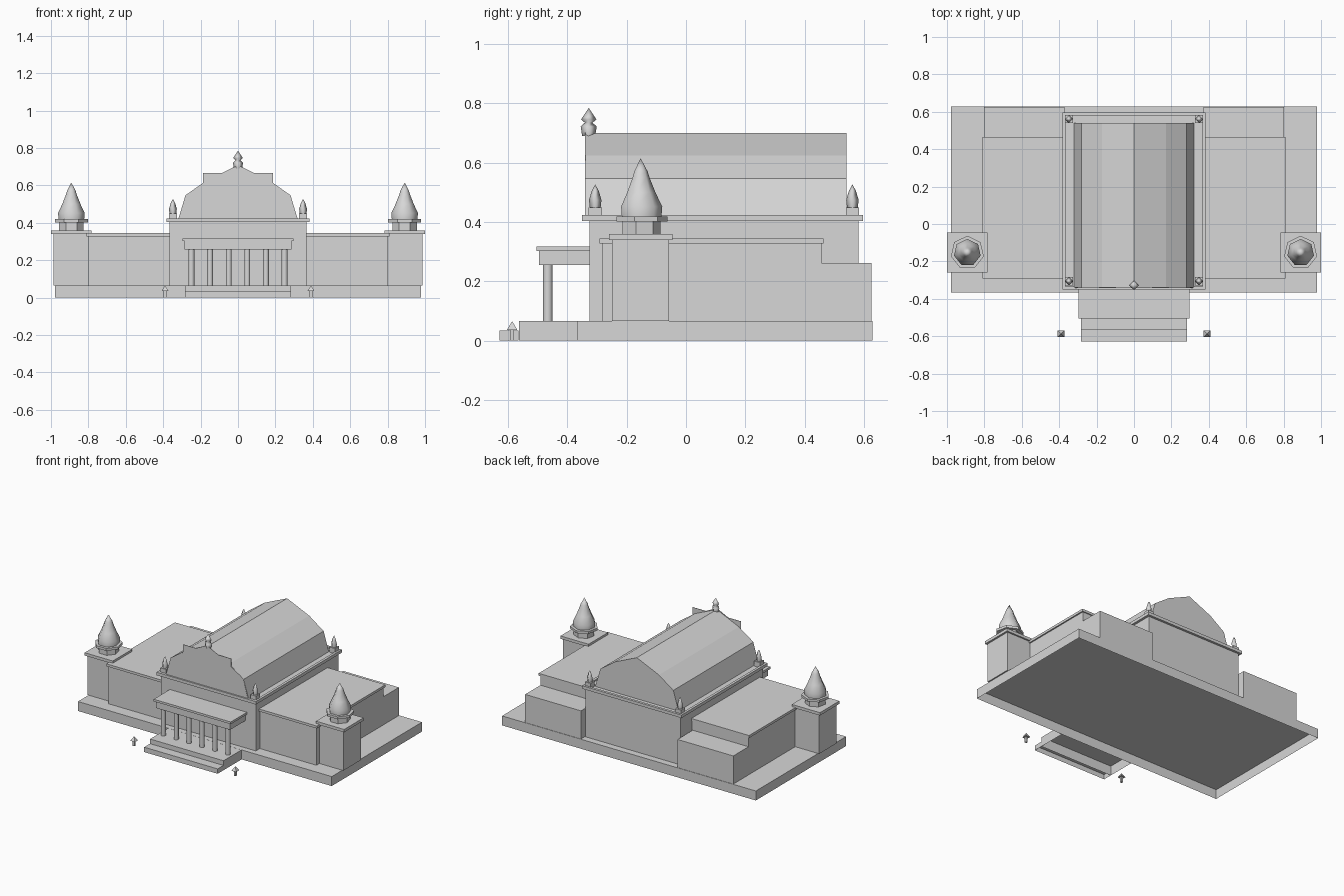
import bpy, bmesh, math

cube = bpy.data.objects.get("Cube")
if cube:
    bpy.data.objects.remove(cube, do_unlink=True)

stone = bpy.data.materials.new("pale_grey_stone")
stone.use_nodes = True
GREY = (0.68, 0.68, 0.68, 1)
stone.diffuse_color = GREY
stone.node_tree.nodes["Principled BSDF"].inputs["Base Color"].default_value = GREY


def finish(name, bm):
    mesh = bpy.data.meshes.new(name)
    bm.to_mesh(mesh)
    bm.free()
    mesh.materials.append(stone)
    obj = bpy.data.objects.new(name, mesh)
    bpy.context.collection.objects.link(obj)
    return obj


def box(name, x0, x1, y0, y1, z0, z1, hollow=False, recess=0):
    """Box; hollow leaves the underside open, recess sinks the top inside a rim."""
    bm = bmesh.new()
    bmesh.ops.create_cube(bm, size=1)
    for v in bm.verts:
        v.co = (x1 if v.co.x > 0 else x0, y1 if v.co.y > 0 else y0, z1 if v.co.z > 0 else z0)
    bm.normal_update()
    if recess:
        top = [f for f in bm.faces if f.normal.z > 0.5]
        bmesh.ops.inset_region(bm, faces=top, thickness=0.025)
        bmesh.ops.inset_region(bm, faces=top, thickness=0.0005, depth=-recess)
    if hollow:
        under = [f for f in bm.faces if f.normal.z < -0.5]
        bmesh.ops.delete(bm, geom=under, context="FACES")
    return finish(name, bm)


def extrude_profile(name, half, y0, y1):
    """Mirror a half outline (x, z) and extrude it along y."""
    outline = half + [(-x, z) for x, z in reversed(half) if x > 0]
    bm = bmesh.new()
    face = bm.faces.new([bm.verts.new((x, y0, z)) for x, z in outline])
    new = bmesh.ops.extrude_face_region(bm, geom=[face], use_keep_orig=True)["geom"]
    bmesh.ops.translate(bm, vec=(0, y1 - y0, 0),
                        verts=[g for g in new if isinstance(g, bmesh.types.BMVert)])
    bmesh.ops.recalc_face_normals(bm, faces=bm.faces)
    return finish(name, bm)


def turned(name, x, y, profile, sides, turn=0.5, smooth=False):
    """Stack rings of (radius, z); a zero radius closes to a point."""
    bm = bmesh.new()
    rings = []
    for r, z in profile:
        count = sides if r > 0 else 1
        rings.append([bm.verts.new((x + r * math.cos(math.tau * (i + turn) / sides),
                                    y + r * math.sin(math.tau * (i + turn) / sides), z))
                      for i in range(count)])
    for low, high in zip(rings, rings[1:]):
        for i in range(sides):
            j = (i + 1) % sides
            if len(high) == 1:
                face = bm.faces.new((low[i], low[j], high[0]))
            else:
                face = bm.faces.new((low[i], low[j], high[j], high[i]))
            face.smooth = smooth
    bm.faces.new(rings[0][::-1])
    if len(rings[-1]) > 1:
        bm.faces.new(rings[-1])
    bmesh.ops.recalc_face_normals(bm, faces=bm.faces)
    return finish(name, bm)


FLOOR = 0.066

# Plinth and entrance steps, open underneath
box("plinth", -0.978, 0.978, -0.365, 0.628, 0, FLOOR, hollow=True)
box("upper_step", -0.283, 0.283, -0.563, -0.366, 0, FLOOR, hollow=True)
box("lower_step", -0.283, 0.283, -0.628, -0.564, 0, 0.034, hollow=True)

# Central hall with rimmed cornice and faceted vault
box("hall", -0.366, 0.366, -0.326, 0.581, FLOOR, 0.405, hollow=True)
box("hall_cornice", -0.383, 0.383, -0.351, 0.597, 0.403, 0.424, recess=0.01)
extrude_profile("vault_roof", [(0.322, 0.41), (0.281, 0.547), (0.17, 0.625), (0, 0.7)], -0.339, 0.541)
extrude_profile("front_gable", [(0.318, 0.41), (0.28, 0.548), (0.186, 0.61), (0.186, 0.666),
                                (0.086, 0.666), (0, 0.708)], -0.341, -0.338)
turned("gable_finial", 0, -0.328, [(0.022, 0.69), (0.027, 0.722), (0.013, 0.735),
                                   (0.026, 0.746), (0.018, 0.758), (0, 0.785)], 4, 0, True)

# Portico
box("portico_beam", -0.286, 0.286, -0.496, -0.32, 0.256, 0.304)
box("portico_slab", -0.297, 0.297, -0.504, -0.32, 0.302, 0.317)
for i in range(6):
    turned("portico_column", -0.249 + i * 0.0996, -0.466, [(0.016, FLOOR), (0.016, 0.26)],
           12, smooth=True)

for side, word in ((1, "left"), (-1, "right")):
    def side_box(name, x0, x1, *rest, hollow=False):
        a, b = sorted((side * x0, side * x1))
        return box(word + "_" + name, a, b, *rest, hollow=hollow)

    # Wings and low rear blocks
    side_box("wing", 0.36, 0.802, -0.282, 0.457, FLOOR, 0.33, hollow=True)
    side_box("wing_cornice", 0.36, 0.811, -0.291, 0.464, 0.328, 0.345)
    side_box("rear_block", 0.372, 0.802, 0.45, 0.625, FLOOR, 0.262, hollow=True)

    # Corner tower and cupola
    cx, cy = side * 0.891, -0.153
    side_box("tower", 0.795, 0.987, -0.249, -0.057, FLOOR, 0.342)
    side_box("tower_cornice", 0.783, 1.0, -0.26, -0.046, 0.34, 0.36)
    turned(word + "_cupola_drum", cx, cy, [(0.067, 0.355), (0.067, 0.405)], 7, 0.75)
    turned(word + "_cupola_plate", cx, cy, [(0.09, 0.402), (0.09, 0.419)], 7, 0.75)
    turned(word + "_cupola_dome", cx, cy, [(0.07, 0.415), (0.073, 0.452), (0.05, 0.5),
                                           (0.03, 0.55), (0.024, 0.57), (0, 0.615)], 7, 0.75, True)

    # Small spires on the hall corners
    for y, place in ((-0.306, "front"), (0.561, "rear")):
        x = side * 0.348
        box(f"{word}_{place}_spire_base", x - 0.022, x + 0.022, y - 0.022, y + 0.022, 0.41, 0.449)
        turned(f"{word}_{place}_spire", x, y, [(0.018, 0.447), (0.021, 0.474), (0.012, 0.505),
                                               (0, 0.527)], 4, 0, True)

    # Lamps beside the steps
    x, y = side * 0.39, -0.586
    box(word + "_lamp_post", x - 0.007, x + 0.007, y - 0.007, y + 0.007, 0, 0.038)
    turned(word + "_lamp_cap", x, y, [(0.025, 0.036), (0, 0.066)], 4)
